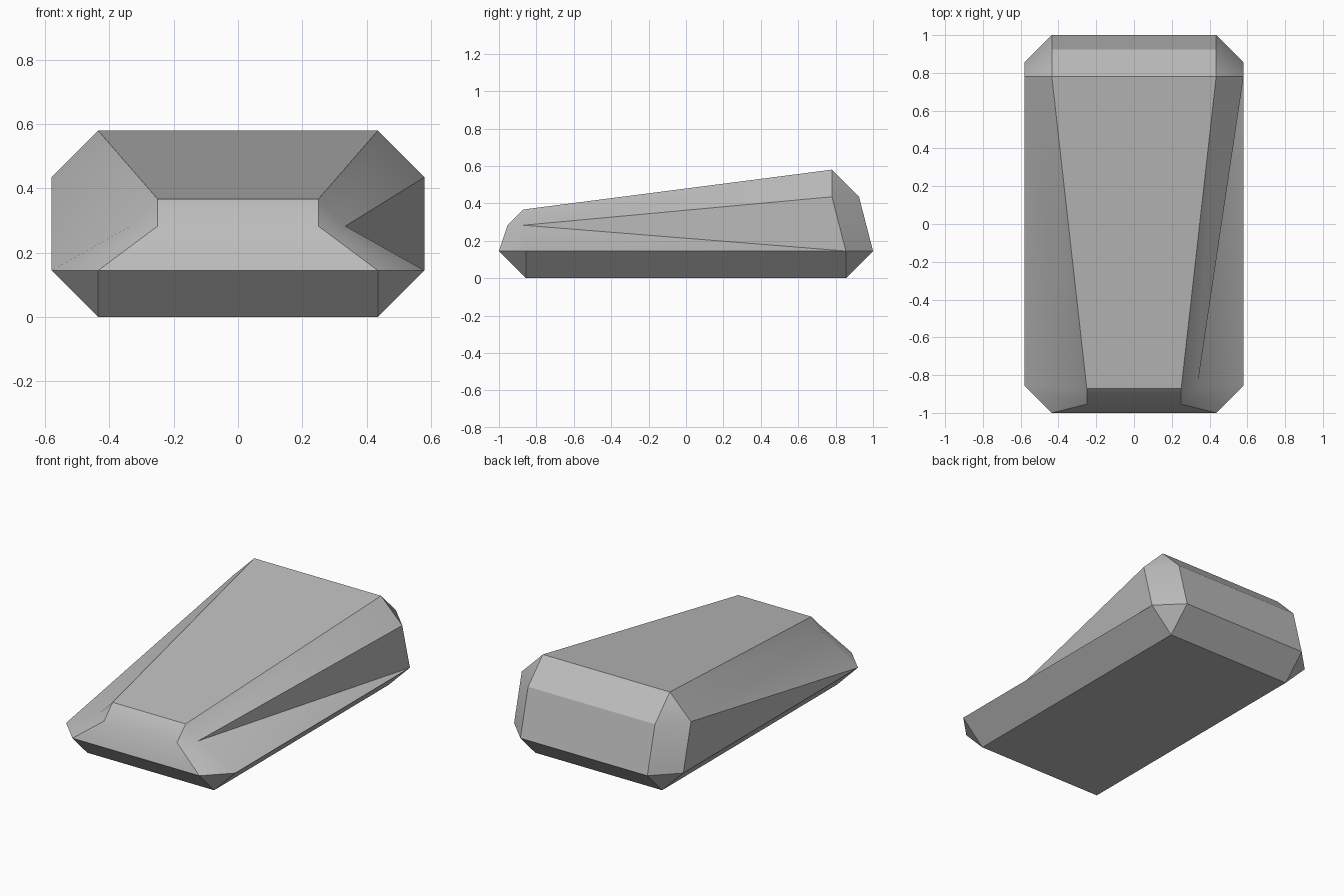
import bpy
import bmesh
import math

cube = bpy.data.objects.get("Cube")
if cube:
    bpy.data.objects.remove(cube, do_unlink=True)

# Single grey stone colour
grey = bpy.data.materials.new("stone_grey")
grey.use_nodes = True
colour = (0.5, 0.5, 0.5, 1)
grey.diffuse_color = colour
grey.node_tree.nodes["Principled BSDF"].inputs["Base Color"].default_value = colour

# Half width, end position and bevel sizes
W, L, BEVEL = 0.58, 1.0, 0.145
# Upper corner of each end: top x, top y, top z, bevel
UPPER = {-1: (0.25, 0.87, 0.367, 0.084), 1: (0.435, 0.78, 0.58, BEVEL)}

bm = bmesh.new()


def corner(sx, sy):
    """Bevelled vertical corner: base, lower pair, upper pair and top point."""
    x, y, z, b = UPPER[sy]
    points = {
        "base": (W - BEVEL, L - BEVEL, 0),
        "low_side": (W, L - BEVEL, BEVEL),
        "low_end": (W - BEVEL, L, BEVEL),
        "up_side": (x + b, y, z - b),
        "up_end": (x, y + b, z - b),
        "top": (x, y, z),
    }
    c = {k: bm.verts.new((sx * p[0], sy * p[1], p[2])) for k, p in points.items()}
    bm.faces.new((c["base"], c["low_side"], c["low_end"]))
    bm.faces.new((c["low_side"], c["low_end"], c["up_end"], c["up_side"]))
    bm.faces.new((c["up_side"], c["up_end"], c["top"]))
    return c


corners = {(sx, sy): corner(sx, sy) for sx in (-1, 1) for sy in (-1, 1)}


def strip(a, b, keys):
    """Bands of quads joining two neighbouring corners."""
    for k, n in zip(keys, keys[1:]):
        bm.faces.new((a[k], b[k], b[n], a[n]))


# Front and back ends
for sy in (-1, 1):
    strip(corners[-1, sy], corners[1, sy], ("base", "low_end", "up_end", "top"))

# Long sides; the twisted middle panel folds along a different diagonal on each
for sx in (-1, 1):
    f, b = corners[sx, -1], corners[sx, 1]
    strip(f, b, ("base", "low_side"))
    strip(f, b, ("up_side", "top"))
    if sx > 0:
        bm.faces.new((f["up_side"], b["low_side"], b["up_side"]))
        bm.faces.new((f["up_side"], f["low_side"], b["low_side"]))
    else:
        bm.faces.new((b["up_side"], f["low_side"], f["up_side"]))
        bm.faces.new((b["up_side"], b["low_side"], f["low_side"]))

# Sloping top and flat underside
for k in ("base", "top"):
    bm.faces.new([corners[s][k] for s in ((-1, -1), (1, -1), (1, 1), (-1, 1))])

bmesh.ops.recalc_face_normals(bm, faces=bm.faces)
mesh = bpy.data.meshes.new("bevelled_wedge_block")
bm.to_mesh(mesh)
bm.free()
mesh.materials.append(grey)

block = bpy.data.objects.new("bevelled_wedge_block", mesh)
bpy.context.collection.objects.link(block)
bpy.ops.object.select_all(action='DESELECT')
block.select_set(True)
bpy.context.view_layer.objects.active = block
bpy.ops.object.shade_smooth_by_angle(angle=math.radians(30))
